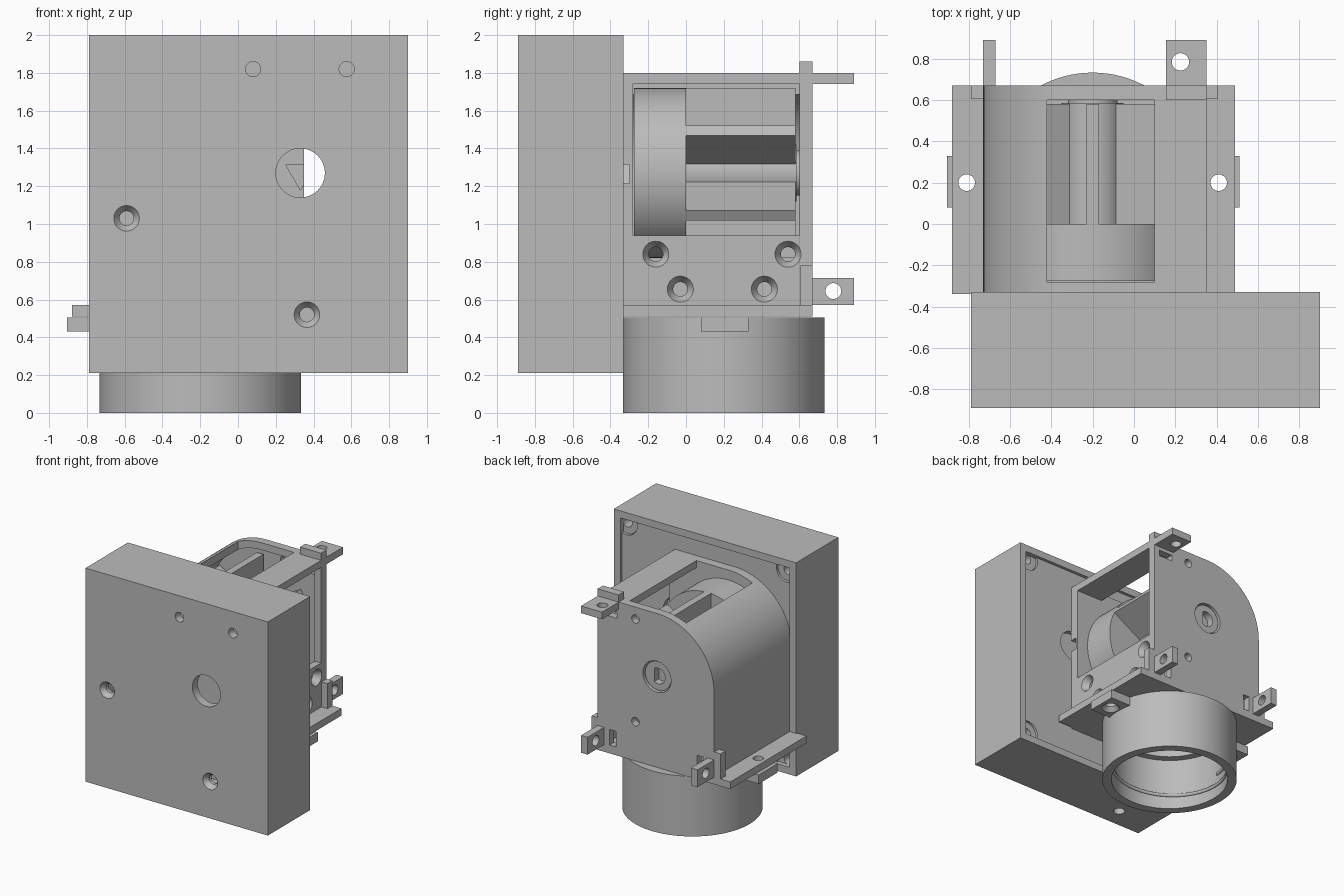
import bpy, bmesh, math
from mathutils import Matrix, Vector

if "Cube" in bpy.data.objects:
    bpy.data.objects.remove(bpy.data.objects["Cube"])

grey = bpy.data.materials.new("plain grey")
grey.use_nodes = True
COLOUR = (0.5, 0.5, 0.5, 1)
grey.diffuse_color = COLOUR
grey.node_tree.nodes["Principled BSDF"].inputs["Base Color"].default_value = COLOUR

AXIS = {"x": Matrix.Rotation(math.pi / 2, 4, "Y"),
        "y": Matrix.Rotation(-math.pi / 2, 4, "X"),
        "z": Matrix.Identity(4)}
FRONT, MID, BACK = -0.36, 0.61, 0.67   # housing depth stations
CX, CZ, TUBE_Y = -0.2, 1.27, 0.2       # rotor axis and tube centre


def make(name, bm):
    bmesh.ops.recalc_face_normals(bm, faces=bm.faces)
    mesh = bpy.data.meshes.new(name)
    bm.to_mesh(mesh)
    bm.free()
    mesh.materials.append(grey)
    ob = bpy.data.objects.new(name, mesh)
    bpy.context.collection.objects.link(ob)
    return ob


def box(name, x, y, z):
    """Box from three (low, high) ranges."""
    bm = bmesh.new()
    size = [b - a for a, b in (x, y, z)]
    mid = [(a + b) / 2 for a, b in (x, y, z)]
    bmesh.ops.create_cube(bm, size=1, matrix=Matrix.Translation(mid) @ Matrix.Diagonal((*size, 1)))
    return make(name, bm)


def rod(name, axis, centre, span, r, r2=None, n=48):
    """Cylinder or cone along an axis; centre holds the other two coordinates."""
    mid = list(centre)
    mid.insert("xyz".index(axis), sum(span) / 2)
    bm = bmesh.new()
    bmesh.ops.create_cone(bm, cap_ends=True, segments=n, radius1=r,
                          radius2=r if r2 is None else r2, depth=span[1] - span[0],
                          matrix=Matrix.Translation(mid) @ AXIS[axis])
    return make(name, bm)


def arch(name, y, inset=0.0, base=0.51):
    """Housing outline with one big rounded shoulder, extruded along y."""
    r = 0.53 - inset
    pts = [(CX - r * math.cos(a), CZ + r * math.sin(a))
           for a in (math.pi / 2 * i / 24 for i in range(25))]
    pts += [(0.35 - inset, CZ + r), (0.35 - inset, base), (CX - r, base)]
    bm = bmesh.new()
    face = bm.faces.new([bm.verts.new((px, y[0], pz)) for px, pz in pts])
    ext = bmesh.ops.extrude_face_region(bm, geom=[face])
    bmesh.ops.translate(bm, vec=(0, y[1] - y[0], 0),
                        verts=[v for v in ext["geom"] if isinstance(v, bmesh.types.BMVert)])
    return make(name, bm)


def cut(ob, *cutters):
    for c in cutters:
        m = ob.modifiers.new("cut", "BOOLEAN")
        m.operation, m.solver, m.object = "DIFFERENCE", "EXACT", c
        bpy.context.view_layer.objects.active = ob
        bpy.ops.object.modifier_apply(modifier=m.name)
        bpy.data.objects.remove(c)
    return ob


# Front case: hollow box, open at the back
case = box("front_case", (-0.79, 0.90), (-0.89, -0.33), (0.21, 2.0))
cut(case, box("c", (-0.73, 0.84), (-0.82, 0), (0.27, 1.94)),
    rod("c", "y", (0.33, CZ), (-1, -0.7), 0.13),
    rod("c", "z", (-0.45, -0.72), (0, 0.4), 0.045))
for x, z in ((0.08, 1.82), (0.575, 1.82)):
    cut(case, rod("c", "y", (x, z), (-1, -0.7), 0.04))
for x, z in ((-0.59, 1.03), (0.365, 0.52)):
    cut(case, rod("c", "y", (x, z), (-1, -0.7), 0.038),
        rod("c", "y", (x, z), (-0.9, -0.85), 0.075, 0.038))

# Recessed lid with corner screw bosses
lid = box("case_lid", (-0.73, 0.84), (-0.40, -0.355), (0.27, 1.94))
cut(lid, rod("c", "y", (0.33, CZ), (-0.5, -0.2), 0.13))
for x in (-0.69, 0.80):
    for z in (0.31, 1.90):
        cut(lid, rod("c", "y", (x, z), (-0.5, -0.2), 0.10))
        cut(rod("screw_boss", "y", (x, z), (-0.80, -0.37), 0.095),
            rod("c", "y", (x, z), (-0.6, -0.3), 0.04))

# Housing shell with side and top windows
housing = arch("housing", (FRONT, MID))
cut(housing, arch("c", (-0.28, 0.8), 0.06, 0.4),
    box("c", (0.2, 0.5), (-0.28, 0.6), (0.94, 1.74)),
    box("c", (-0.42, 0.1), (-0.28, 0.6), (1.5, 1.9)),
    rod("c", "y", (0.33, CZ), (-0.5, -0.3), 0.09, n=3))
for y, z in ((-0.16, 0.84), (0.54, 0.84), (-0.03, 0.655), (0.415, 0.655)):
    cut(housing, rod("c", "x", (y, z), (0.2, 0.5), 0.038),
        rod("c", "x", (y, z), (0.30, 0.36), 0.038, 0.075))

# Back cover with hub opening, screw holes and slots beside the ears
cover = arch("back_cover", (MID, BACK))
cut(cover, rod("c", "y", (CX, CZ), (0.5, 0.8), 0.13),
    box("c", (0.17, 0.30), (0.5, 0.8), (1.66, 1.71)))
for z in (0.84, 1.70):
    cut(cover, rod("c", "y", (0.0, z), (0.5, 0.8), 0.035))
for x in (0.18, -0.63):
    cut(cover, box("c", (x, x + 0.06), (0.5, 0.8), (0.58, 0.71)))

# Ears and stops on the cover
cut(box("top_ear", (0.155, 0.35), (BACK - 0.01, 0.89), (1.74, 1.80)),
    rod("c", "z", (0.225, 0.785), (1.6, 1.9), 0.042))
box("top_stop", (0.155, 0.35), (0.60, BACK), (1.795, 1.86))
for side, ear, stop in (("left", (0.29, 0.35), (0.345, 0.405)),
                        ("right", (-0.73, -0.67), (-0.79, -0.725))):
    cut(box(side + "_ear", ear, (BACK - 0.01, 0.89), (0.57, 0.715)),
        rod("c", "x", (0.78, 0.645), (ear[0] - 0.1, ear[1] + 0.1), 0.042))
    box(side + "_stop", stop, (0.605, BACK), (0.56, 0.78))

# Base flange, collar tabs and threaded tube
flange = box("base_flange", (-0.88, 0.49), (-0.34, BACK), (0.51, 0.57))
cut(flange, rod("c", "z", (CX, TUBE_Y), (0.4, 0.7), 0.40, n=64))
for side, span, hx in (("left", (0.30, 0.51), 0.41), ("right", (-0.905, -0.70), -0.81)):
    cut(flange, rod("c", "z", (hx, TUBE_Y), (0.4, 0.7), 0.04))
    cut(box(side + "_collar_tab", span, (0.08, 0.33), (0.43, 0.505)),
        rod("c", "z", (hx, TUBE_Y), (0.3, 0.7), 0.04),
        rod("c", "z", (hx, TUBE_Y), (0.425, 0.465), 0.075, 0.04))
cut(rod("tube", "z", (CX, TUBE_Y), (0, 0.505), 0.533, n=96),
    rod("c", "z", (CX, TUBE_Y), (-0.1, 0.44), 0.46, n=96),
    rod("c", "z", (CX, TUBE_Y), (0.3, 0.7), 0.40, n=64))

# Thread inside the tube
curve = bpy.data.curves.new("tube_thread", "CURVE")
curve.dimensions = "3D"
curve.bevel_depth = 0.016
curve.bevel_resolution = 2
spline = curve.splines.new("POLY")
spline.points.add(95)
for i, p in enumerate(spline.points):
    a = i / 64 * math.tau
    p.co = (CX + 0.462 * math.cos(a), TUBE_Y + 0.462 * math.sin(a), 0.06 + i * 0.0015, 1)
curve.materials.append(grey)
bpy.context.collection.objects.link(bpy.data.objects.new("tube_thread", curve))

# Paddle rotor: drum, hub, six blades and a keyed end
rod("rotor_drum", "y", (CX, CZ), (-0.275, 0), 0.45, n=96)
rod("rotor_hub", "y", (CX, CZ), (-0.01, 0.585), 0.15)
for i in range(6):
    blade = box("rotor_blade", (0.12, 0.45), (-0.01, 0.58), (-0.03, 0.03))
    blade.matrix_world = (Matrix.Translation(Vector((CX, 0, CZ)))
                          @ Matrix.Rotation(math.radians(30 + 60 * i), 4, "Y"))
key = rod("c", "y", (CX, CZ), (0.595, 0.8), 0.065)
cut(key, box("c", (CX + 0.035, CX + 0.2), (0.5, 0.9), (CZ - 0.2, CZ + 0.2)))
cut(rod("rotor_end", "y", (CX, CZ), (0.58, 0.655), 0.12), key)

# Smooth the round surfaces, keep edges sharp
bpy.ops.object.select_all(action="DESELECT")
for ob in bpy.context.scene.objects:
    if ob.type == "MESH":
        ob.select_set(True)
        bpy.context.view_layer.objects.active = ob
bpy.ops.object.shade_smooth_by_angle(angle=math.radians(30))
